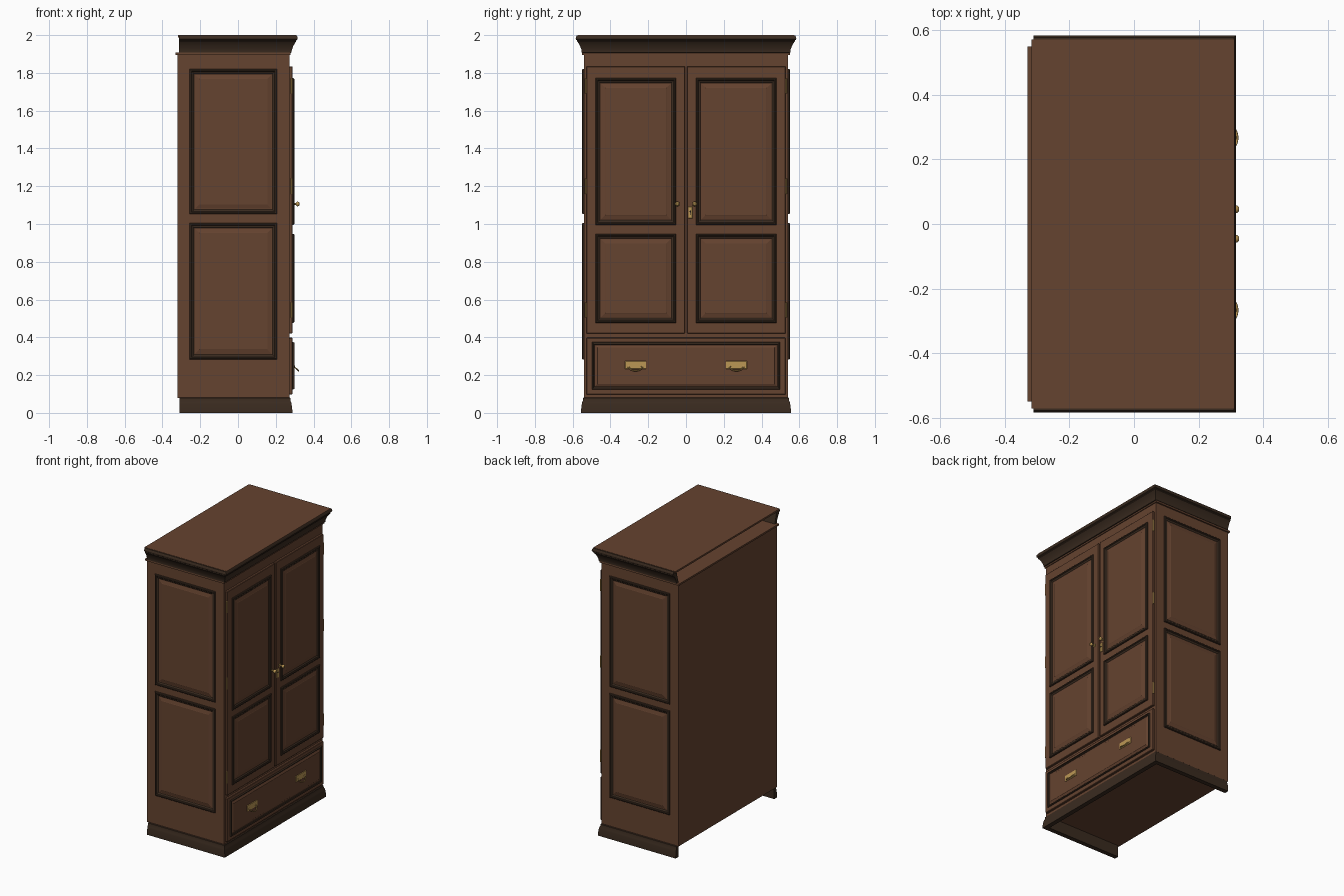
import bpy, bmesh, math
from mathutils import Vector

if "Cube" in bpy.data.objects:
    bpy.data.objects.remove(bpy.data.objects["Cube"])

def mat(name, c):
    m = bpy.data.materials.new(name)
    m.diffuse_color = (*c, 1)
    m.use_nodes = True
    m.node_tree.nodes["Principled BSDF"].inputs["Base Color"].default_value = m.diffuse_color
    return m

WOOD = mat("brown wood", (0.130, 0.056, 0.029))
DARK = mat("dark moulding", (0.042, 0.024, 0.014))
BRASS = mat("brass", (0.50, 0.31, 0.09))
BLACK = mat("keyhole black", (0.01, 0.008, 0.006))

BACK, FRONT, HALF = -0.32, 0.272, 0.54   # carcass extents
DOOR = 0.288                             # front plane of doors and drawer

def finish(name, bm, mats, smooth=None):
    bmesh.ops.recalc_face_normals(bm, faces=bm.faces)
    me = bpy.data.meshes.new(name)
    bm.to_mesh(me)
    bm.free()
    for m in mats:
        me.materials.append(m)
    ob = bpy.data.objects.new(name, me)
    bpy.context.collection.objects.link(ob)
    if smooth:
        bpy.context.view_layer.objects.active = ob
        bpy.ops.object.select_all(action='DESELECT')
        ob.select_set(True)
        bpy.ops.object.shade_smooth_by_angle(angle=math.radians(smooth))
    return ob

def box(name, lo, hi, m, bevel=0):
    bm = bmesh.new()
    bmesh.ops.create_cube(bm, size=1)
    for v in bm.verts:
        v.co = Vector([(a + b) / 2 + c * (b - a) for a, b, c in zip(lo, hi, v.co)])
    if bevel:
        bmesh.ops.bevel(bm, geom=bm.edges[:], offset=bevel, segments=1, affect='EDGES')
    return finish(name, bm, [m])

def u_moulding(name, profile, back):
    """Closed (outward offset, z) profile mitred round left, front and right sides."""
    bm = bmesh.new()
    rings = []
    for sx, sy in ((0, -1), (1, -1), (1, 1), (0, 1)):
        rings.append([bm.verts.new((FRONT + o if sx else back, sy * (HALF + o), z))
                      for o, z in profile])
    n = len(profile)
    for a, b in zip(rings, rings[1:]):
        for i in range(n):
            bm.faces.new((a[i], a[(i + 1) % n], b[(i + 1) % n], b[i]))
    bm.faces.new(rings[0])
    bm.faces.new(rings[-1])
    return finish(name, bm, [DARK], 25)

def panel(name, place, u0, u1, z0, z1, k=1.0):
    """Dark moulded frame round a raised and fielded panel, from stepped rectangles."""
    steps = [(0, -0.002), (0, 0.006), (0.004, 0.010), (0.010, 0.010), (0.014, 0.006),
             (0.020, 0.005), (0.025, 0.001), (0.030, 0.001), (0.050, 0.006), (0.052, 0.007)]
    bm = bmesh.new()
    prev = None
    for i, (d, h) in enumerate(steps):
        d *= k
        ring = [bm.verts.new(place(u, z, h)) for u, z in
                ((u0 + d, z0 + d), (u1 - d, z0 + d), (u1 - d, z1 - d), (u0 + d, z1 - d))]
        if prev:
            for j in range(4):
                f = bm.faces.new((prev[j], prev[(j + 1) % 4], ring[(j + 1) % 4], ring[j]))
                f.material_index = 1 if i <= 6 else 0
        prev = ring
    bm.faces.new(prev)
    return finish(name, bm, [WOOD, DARK])

def lathe_x(name, y, z, profile, seg=20):
    """Turned part about an x axis from (x, radius) pairs."""
    bm = bmesh.new()
    rings = [[bm.verts.new((x, y + r * math.cos(t * math.tau / seg), z + r * math.sin(t * math.tau / seg)))
              for t in range(seg)] for x, r in profile]
    for a, b in zip(rings, rings[1:]):
        for i in range(seg):
            bm.faces.new((a[i], a[(i + 1) % seg], b[(i + 1) % seg], b[i]))
    bm.faces.new(rings[0])
    bm.faces.new(rings[-1])
    return finish(name, bm, [BRASS], 40)

def on_door(u, z, h):
    return (DOOR + h, u, z)

# carcass and the ledge board on top of it
box("carcass", (BACK, -HALF, 0.08), (FRONT, HALF, 1.896), WOOD)
box("carcass_top_board", (-0.33, -0.55, 1.896), (FRONT + 0.006, 0.55, 1.908), WOOD)

# hollow cornice, open at the back, and its lid
u_moulding("cornice", [(0.004, 1.905), (0.012, 1.908), (0.012, 1.918), (0.016, 1.930), (0.022, 1.945),
                       (0.031, 1.960), (0.036, 1.966), (0.036, 1.972), (0.042, 1.976), (0.044, 1.984),
                       (0.042, 1.992), (0.038, 1.998), (0.012, 1.998), (-0.012, 1.905)], -0.312)
box("cornice_lid", (-0.318, -0.572, 1.988), (0.311, 0.572, 2.0), WOOD)

# plinth, open below and at the back
u_moulding("plinth", [(0.016, 0.0), (0.016, 0.012), (0.012, 0.045), (0.010, 0.055), (0.005, 0.066),
                      (0.005, 0.078), (0.0, 0.082), (-0.015, 0.082), (-0.015, 0.0)], -0.31)

for s, side in ((-1, "left"), (1, "right")):
    # carcass side panels
    def on_side(u, z, h, s=s):
        return (u, s * (HALF + h), z)
    panel(f"{side}_side_upper_panel", on_side, -0.257, 0.207, 1.052, 1.82)
    panel(f"{side}_side_lower_panel", on_side, -0.257, 0.207, 0.283, 1.005)
    # door with two panels
    a, b = sorted((s * 0.006, s * 0.527))
    box(f"{side}_door", (FRONT - 0.002, a, 0.42), (DOOR, b, 1.835), WOOD, 0.003)
    a, b = sorted((s * 0.053, s * 0.479))
    panel(f"{side}_door_upper_panel", on_door, a, b, 0.995, 1.772)
    panel(f"{side}_door_lower_panel", on_door, a, b, 0.477, 0.948)
    # hinges
    for i, z in enumerate((0.545, 1.2, 1.73)):
        bm = bmesh.new()
        bmesh.ops.create_cone(bm, cap_ends=True, segments=12, radius1=0.005, radius2=0.005, depth=0.08)
        bmesh.ops.translate(bm, verts=bm.verts, vec=(0.284, s * 0.530, z))
        finish(f"{side}_hinge_{i + 1}", bm, [BRASS], 40)
    # door knob
    lathe_x(f"{side}_knob", s * 0.046, 1.106,
            [(0.286, 0.011), (0.291, 0.011), (0.292, 0.005), (0.306, 0.005), (0.309, 0.010),
             (0.314, 0.0125), (0.320, 0.0115), (0.325, 0.006)])
    # drawer pull: plate, posts and hanging bail
    y = s * 0.267
    box(f"{side}_pull_plate", (DOOR, y - 0.056, 0.232), (0.2985, y + 0.056, 0.275), BRASS, 0.002)
    cu = bpy.data.curves.new(f"{side}_pull_bail", 'CURVE')
    cu.dimensions = '3D'
    cu.bevel_depth = 0.0035
    cu.bevel_resolution = 2
    cu.use_fill_caps = True
    sp = cu.splines.new('POLY')
    sp.points.add(12)
    for i, p in enumerate(sp.points):
        t = math.pi * i / 12
        p.co = (0.297 + 0.023 * math.sin(t), y - 0.036 * math.cos(t), 0.245 - 0.022 * math.sin(t), 1)
    cu.materials.append(BRASS)
    bpy.context.collection.objects.link(bpy.data.objects.new(f"{side}_pull_bail", cu))
    for e in (-1, 1):
        lathe_x(f"{side}_pull_post", y + e * 0.036, 0.245, [(0.297, 0.007), (0.301, 0.006), (0.303, 0.003)], 12)

# drawer front with a slim moulded panel
box("drawer_front", (FRONT - 0.002, -0.527, 0.097), (DOOR, 0.527, 0.398), WOOD, 0.003)
panel("drawer_panel", on_door, -0.498, 0.498, 0.125, 0.374, 0.55)

# keyhole plate on the right-hand door
box("keyhole_plate", (DOOR - 0.001, 0.012, 1.03), (0.291, 0.034, 1.092), BRASS, 0.001)
lathe_x("keyhole_round", 0.023, 1.066, [(0.289, 0.005), (0.2918, 0.005)], 12).data.materials[0] = BLACK
box("keyhole_slot", (0.289, 0.0212, 1.048), (0.2917, 0.0248, 1.066), BLACK)
